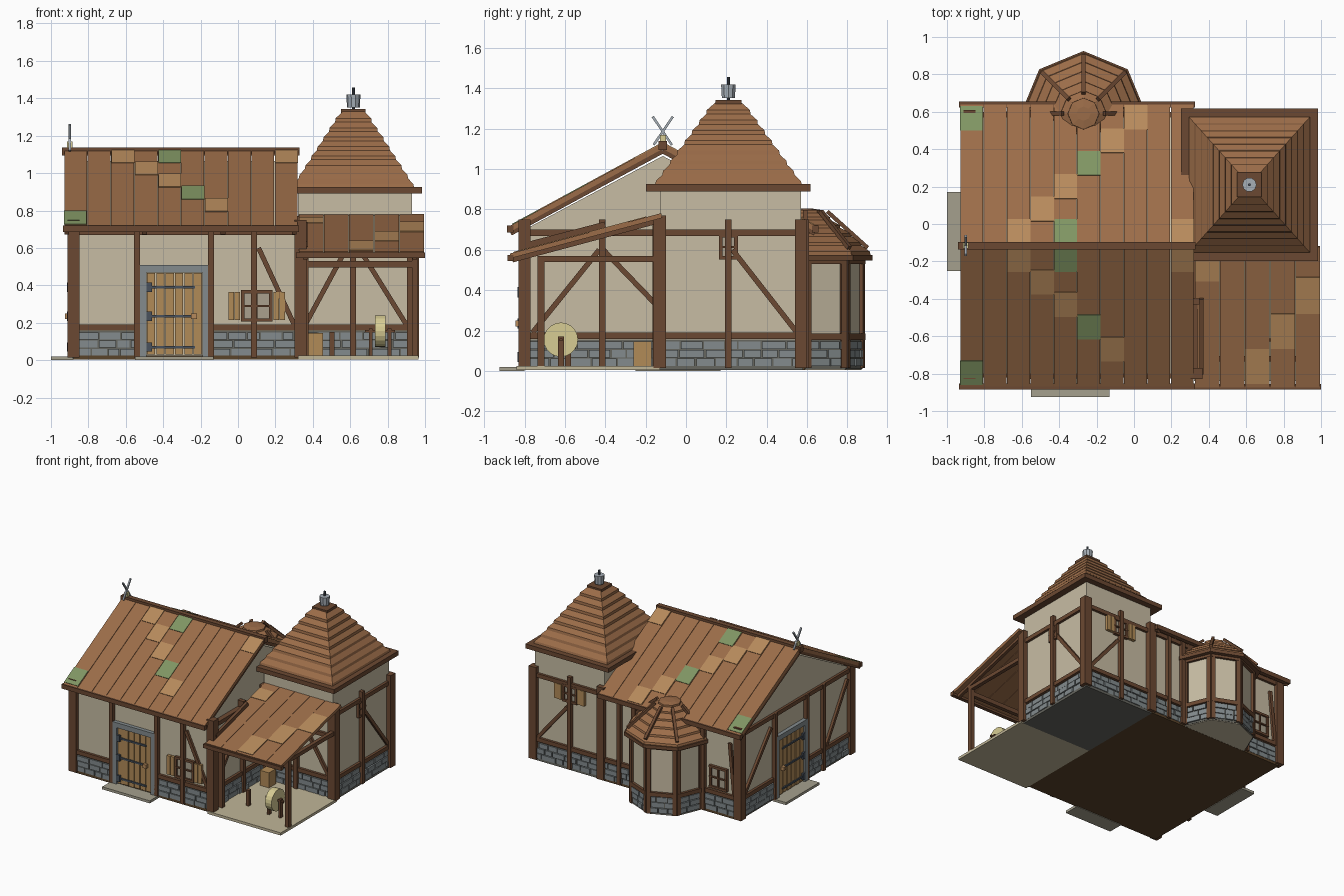
import bpy, bmesh, math, random
from mathutils import Vector, Matrix

if "Cube" in bpy.data.objects:
    bpy.data.objects.remove(bpy.data.objects["Cube"])
random.seed(4)
MATS = {}

def mat(name, hexcol):
    m = bpy.data.materials.new(name)
    c = [(int(hexcol[i:i + 2], 16) / 255) ** 2.2 for i in (0, 2, 4)]
    m.diffuse_color = (*c, 1)
    m.use_nodes = True
    m.node_tree.nodes["Principled BSDF"].inputs["Base Color"].default_value = m.diffuse_color
    MATS[name] = m

for n, h in dict(plaster='C6BBA2', timber='6B4A35', roof='9A6C4A', light='B5895C', moss='7F9463',
                 stone='828A8C', mortar='66665F', door='B08A58', iron='4A525C', slab='A39E8C',
                 tan='BFB496', floor='5A452E', wheel='D6CB92', steel='A5ADB5', glass='A89F8C').items():
    mat(n, h)

class Part:
    """One named object gathered from simple solids."""
    def __init__(s, name, m):
        s.name, s.m, s.bm = name, m, bmesh.new()

    def hexa(s, lo, hi, M):
        bmesh.ops.create_cube(s.bm, size=1, matrix=M @ Matrix.Translation((Vector(lo) + Vector(hi)) / 2)
                              @ Matrix.Diagonal((*(Vector(hi) - Vector(lo)), 1)))

    def box(s, x0, x1, y0, y1, z0, z1, M=Matrix()):
        s.hexa((x0, y0, z0), (x1, y1, z1), M)
        return s

    def beam(s, p, q, w, h, M=Matrix()):
        p, q = Vector(p), Vector(q)
        a = (q - p).normalized()
        side = a.cross(Vector((0, 0, 1)) if abs(a.z) < .999 else Vector((0, 1, 0))).normalized()
        R = Matrix((a, side, side.cross(a))).transposed().to_4x4()
        R.translation = (p + q) / 2
        L = (q - p).length
        s.hexa((-L / 2, -w / 2, -h / 2), (L / 2, w / 2, h / 2), M @ R)
        return s

    def frustum(s, c, n, r0, z0, r1, z1, rot=0, sy=1, M=Matrix()):
        rings = [[s.bm.verts.new(M @ Vector((c[0] + r * math.cos(rot + k * math.tau / n),
                  c[1] + sy * r * math.sin(rot + k * math.tau / n), z))) for k in range(n)]
                 for r, z in ((r0, z0), (r1, z1))]
        for r in rings:
            s.bm.faces.new(r)
        for k in range(n):
            j = (k + 1) % n
            s.bm.faces.new((rings[0][k], rings[0][j], rings[1][j], rings[1][k]))
        return s

    def done(s):
        bmesh.ops.recalc_face_normals(s.bm, faces=s.bm.faces)
        me = bpy.data.meshes.new(s.name)
        s.bm.to_mesh(me)
        me.materials.append(MATS[s.m])
        bpy.context.collection.objects.link(bpy.data.objects.new(s.name, me))

def facade(origin, u, n):
    """Wall frame: (along, outward, up) to world."""
    M = Matrix((u, n, (0, 0, 1))).transposed().to_4x4()
    M.translation = origin
    return M

X, Y = Vector((1, 0, 0)), Vector((0, 1, 0))
FRONT, BACK = facade((0, -.8, 0), X, -Y), facade((0, .58, 0), X, Y)
LEFT, RIGHT = facade((-.88, 0, 0), Y, -X), facade((.32, 0, 0), Y, X)
T_FRONT, T_RIGHT, T_BACK = facade((0, -.13, 0), X, -Y), facade((.93, 0, 0), Y, X), facade((0, .57, 0), X, Y)
BC, BR = (-.27, .59), .28
BAY = []
for k in range(4):
    a = math.radians(22.5 + 45 * k)
    n = Vector((math.cos(a), math.sin(a), 0))
    BAY.append(facade(Vector((*BC, 0)) + n * BR * math.cos(math.pi / 8), Vector((-n.y, n.x, 0)), n))
S = BR * math.sin(math.pi / 8)

# floors and steps
Part('house_floor', 'floor').box(-.88, .32, -.81, .59, .004, .025).done()
Part('porch_floor', 'tan').box(.32, .965, -.84, -.13, .004, .025).done()
Part('tower_floor', 'mortar').box(.32, .94, -.13, .58, .004, .025).done()
Part('door_steps', 'slab').box(-.55, -.13, -.925, -.8, 0, .02).box(-1, -.88, -.25, .17, 0, .02).done()

# plaster bodies: house with gable, tower, bay
p = Part('plaster_walls', 'plaster')
p.box(-.88, .32, -.8, .58, .02, .7).box(.32, .93, -.13, .57, .02, .9)
p.frustum(BC, 8, BR, .005, BR, .56)
ends = [[p.bm.verts.new((x, y, z)) for y, z in ((-.8, .7), (.57, .7), (-.115, 1.065))] for x in (-.88, .3)]
for e in ends:
    p.bm.faces.new(e)
for k in range(3):
    j = (k + 1) % 3
    p.bm.faces.new((ends[0][k], ends[0][j], ends[1][j], ends[1][k]))
p.done()

# stone footing
stones, mortar = Part('footing_stones', 'stone'), Part('footing_mortar', 'mortar')
RUNS = [(FRONT, -.86, -.53), (FRONT, -.15, .32), (BACK, -.86, -.54), (BACK, 0, .32), (LEFT, -.78, -.22),
        (LEFT, .14, .57), (RIGHT, -.78, -.14), (T_FRONT, .34, .91), (T_RIGHT, -.12, .56), (T_BACK, .33, .92)]
for M, a, b in RUNS + [(M, -S, S) for M in BAY]:
    mortar.box(a, b, -.01, .004, .01, .155, M)
    for row in range(3):
        u = a
        while u < b - .03:
            v = min(b, u + random.uniform(.06, .13))
            z = .024 + .043 * row
            stones.box(u + .004, v - .004, -.01, random.uniform(.01, .018), z, z + .037, M)
            u = v
stones.done()
mortar.done()

# timber framing: posts, sill and top rails, diagonal braces
t = Part('timber_frame', 'timber')
def post(M, u, top, w=.032, d=.03):
    t.box(u - w / 2, u + w / 2, -.02, d, .015, top, M)
def rails(M, a, b, *zs):
    for z in zs:
        t.box(a, b, -.02, .02, z - .016, z + .016, M)
def brace(M, u0, z0, u1, z1):
    t.beam((u0, .004, z0), (u1, .004, z1), .03, .026, M)
for M, us, top in ((FRONT, (-.54, -.145, .086), .7), (BACK, (-.57, .04, .17), .7), (LEFT, (-.45, -.24, .16), .7),
                   (RIGHT, (-.415,), .75), (T_FRONT, (.615,), .74), (T_RIGHT, (.21,), .75), (T_BACK, (.615,), .75)):
    for u in us:
        post(M, u, top)
for x, y, top in ((-.88, -.8, .75), (.335, -.8, .75), (-.88, .58, .75), (.33, .58, .75),
                  (.935, -.13, .77), (.335, -.135, .77), (.935, .57, .75)):
    t.box(x - .032, x + .032, y - .03, y + .03, .015, top)
rails(FRONT, -.88, -.53, .175); rails(FRONT, -.15, .33, .175); rails(FRONT, -.88, .33, .685)
rails(BACK, -.88, -.54, .175); rails(BACK, 0, .33, .175); rails(BACK, -.88, .33, .685)
rails(LEFT, -.8, -.22, .175); rails(LEFT, .14, .58, .175); rails(LEFT, -.8, .58, .685)
rails(RIGHT, -.8, -.13, .175, .685)
rails(T_FRONT, .33, .93, .175, .515); rails(T_RIGHT, -.13, .57, .175, .685); rails(T_BACK, .33, .93, .175, .685)
for b in ((FRONT, .11, .6, .3, .19), (RIGHT, -.76, .19, -.43, .6), (RIGHT, -.14, .32, -.41, .6),
          (T_RIGHT, .23, .6, .55, .19), (T_FRONT, .36, .19, .56, .56), (T_FRONT, .67, .56, .9, .19),
          (T_BACK, .9, .19, .64, .5), (LEFT, -.76, .62, -.49, .19), (LEFT, .54, .19, .2, .6), (BACK, -.84, .19, -.8, .6)):
    brace(*b)
for M in BAY:
    rails(M, -S, S, .17, .545)
    for u in (-S + .012, S - .012):
        post(M, u, .56, .03, .018)
t.done()

# doors
def door(M, a, b, name):
    Part(name + '_surround', 'stone').box(a - .035, a, -.01, .03, .02, .51, M).box(b, b + .035, -.01, .03, .02, .51, M) \
        .box(a - .035, b + .035, -.01, .03, .47, .51, M).done()
    d, w = Part(name + '_planks', 'door'), (b - a) / 6
    for k in range(6):
        d.box(a + k * w + .003, a + (k + 1) * w - .003, 0, .018 + .003 * (k % 2), .03, .465, M)
    d.done()
    i = Part(name + '_hinges', 'iron')
    for z in (.07, .235, .39):
        i.box(a, b - .04, .018, .028, z - .007, z + .007, M).box(a, a + .03, .018, .034, z - .025, z + .025, M)
    i.done()
    Part(name + '_knob', 'light').box(b - .06, b - .03, .02, .045, .22, .25, M).done()
door(FRONT, -.49, -.19, 'front_door')
door(LEFT, -.2, .12, 'side_door')

# windows with shutters
def window(M, u, z, w, h, name, shut=True):
    Part(name + '_pane', 'glass').box(u - w / 2, u + w / 2, 0, .008, z, z + h, M).done()
    f = Part(name + '_frame', 'timber')
    for k, e in ((-1, .009), (0, .005), (1, .009)):
        uu, zz = u + k * w / 2, z + h / 2 + k * h / 2
        f.box(uu - e, uu + e, 0, .02, z, z + h, M).box(u - w / 2 - .009, u + w / 2 + .009, 0, .022, zz - e, zz + e, M)
    f.done()
    if shut:
        s = Part(name + '_shutters', 'door')
        for k in (-1, 1):
            c = u + k * (w / 2 + .046)
            s.box(c - .031, c - .001, 0, .025, z, z + h, M).box(c + .001, c + .031, 0, .022, z, z + h, M)
        s.done()
window(FRONT, .1, .215, .15, .15, 'front_window')
window(BACK, -.7, .215, .14, .16, 'back_window', False)
window(T_BACK, .615, .55, .11, .12, 'tower_back_window')
window(T_RIGHT, .21, .56, .075, .11, 'tower_side_window', False)

# main gable roof: plank slopes, ridge, eaves, rafters and patched tiles
RY, RZ, EY, EZ = -.115, 1.115, .755, .705
planks, edge = Part('main_roof_planks', 'roof'), Part('main_roof_beams', 'timber')
for s in (-1, 1):
    for k in range(10):
        x = -.93 + .125 * (k + .5)
        planks.beam((x, RY, RZ), (x, RY + s * EY, EZ), .122, .026)
    edge.box(-.935, .325, RY + s * EY - .016, RY + s * EY + .016, .685, .72)
    for x in (-.915, -.5, -.08, .3):
        edge.beam((x, RY, RZ - .022), (x, RY + s * EY, EZ - .02), .025, .03)
edge.box(-.94, .33, RY - .02, RY + .02, 1.095, 1.138)
planks.done()
edge.done()
def patches(name, m, spots):
    q = Part(name, m)
    for x, y in spots:
        s = 1 if y > RY else -1
        z = [RZ - abs(v - RY) * (RZ - EZ) / EY + .0165 for v in (y - .065, y + .065)]
        q.beam((x, y - .065, z[0]), (x, y + .065, z[1]), .122, .005)
    q.done()
patches('mossy_tiles', 'moss', [(-.87, -.795), (-.24, -.55), (-.365, -.19), (-.87, .565), (-.24, .325), (-.365, -.04)])
patches('pale_tiles', 'light', [(-.615, -.19), (-.49, -.31), (-.365, -.43), (-.115, -.67), (.26, -.19),
                                (-.615, -.04), (-.49, .08), (-.365, .2), (-.115, .445), (.01, .57), (.26, -.04)])

# crossed ridge finial
Part('ridge_finial', 'steel').beam((-.9, -.165, 1.26), (-.9, -.07, 1.12), .012, .012) \
    .beam((-.9, -.065, 1.26), (-.9, -.16, 1.12), .012, .012).done()
Part('finial_binding', 'wheel').box(-.915, -.885, -.13, -.1, 1.13, 1.17).done()

# porch roof and posts
a, b = Vector((0, -.87, .57)), Vector((0, -.12, .77))
roof, pale = Part('porch_roof_planks', 'roof'), Part('porch_pale_tiles', 'light')
for k in range(5):
    o = X * (.325 + .134 * (k + .5))
    roof.beam(a + o, b + o, .131, .024)
for k, f0, f1 in ((0, .75, .9), (2, .02, .27), (3, .27, .52), (4, .52, .78)):
    o = X * (.325 + .134 * (k + .5)) + Vector((0, 0, .014))
    pale.beam(a.lerp(b, f0) + o, a.lerp(b, f1) + o, .131, .004)
roof.done()
pale.done()
w = Part('porch_frame', 'timber').box(.31, 1, -.885, -.855, .545, .575).box(.33, .96, -.735, -.705, .495, .53)
for x in (.36, .945):
    w.box(x - .016, x + .016, -.735, -.7, .02, .57).box(x - .015, x + .015, -.735, -.12, .54, .57)
    w.beam((x, -.86, .55), (x, -.13, .745), .025, .025)
w.beam((.36, -.8, .62), (.36, -.4, .725), .022, .03)
w.done()

# grindstone and crate in the porch
Part('grindstone', 'wheel').frustum((0, 0), 20, .085, -.028, .085, .028,
     M=Matrix.Translation((.76, -.62, .155)) @ Matrix.Rotation(math.pi / 2, 4, 'Y')).done()
Part('grindstone_stand', 'timber').box(.70, .72, -.635, -.605, .02, .17).box(.8, .82, -.635, -.605, .02, .17) \
    .box(.68, .84, -.627, -.613, .148, .162).box(.49, .515, -.6, -.57, .02, .15).done()
Part('crate', 'door').box(.375, .455, -.26, -.17, .025, .145).done()

# tower and bay roofs: stacked flared tiers
def tiers(name, c, n, prof, rot, k, sy):
    p = Part(name, 'roof')
    for (r0, z0), (r1, z1) in zip(prof, prof[1:]):
        p.frustum(c, n, r0 * k, z0 - .008, r0 * k * .985, z0 + .012, rot, sy)
        p.frustum(c, n, r0 * k * .985, z0 + .012, (r1 - .012) * k, z1 + .004, rot, sy)
    p.done()
TC, Q = (.617, .21), math.pi / 4
tiers('tower_roof', TC, 4, [(.325 - .0325 * k, .93 + .05 * k) for k in range(9)], Q, 2 ** .5, 1.12)
tiers('bay_roof', BC, 8, [(.325, .58), (.28, .625), (.23, .67), (.175, .71), (.125, .75), (.085, .785), (.05, .8)], 0, 1, 1)
Part('tower_eaves', 'timber').box(.25, .984, -.197, .617, .89, .925) \
    .box(.552, .682, .145, .275, 1.318, 1.342).done()
e = Part('bay_eaves', 'timber').frustum(BC, 8, .335, .548, .335, .575)
for k in range(5):
    d = Vector((math.cos(k * Q), math.sin(k * Q), 0))
    e.beam(Vector((*BC, .79)) + d * .11, Vector((*BC, .61)) + d * .31, .022, .02)
e.done()

# metal chimney pot on the tower
Part('chimney_pot', 'steel').frustum(TC, 10, .034, 1.352, .038, 1.42).done()
Part('chimney_rod', 'iron').frustum(TC, 8, .008, 1.33, .008, 1.457).done()
